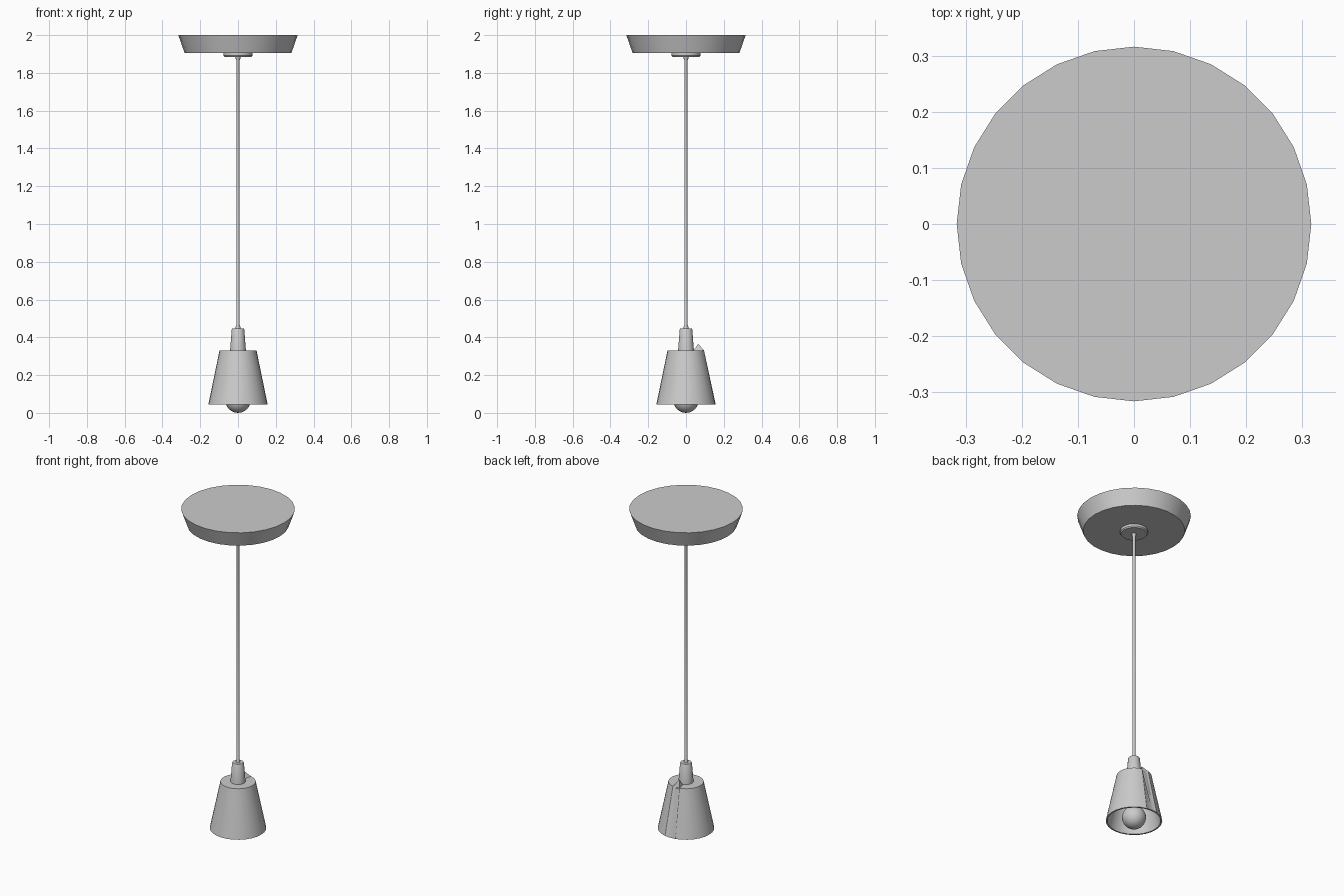
import bpy, bmesh, math

if "Cube" in bpy.data.objects:
    bpy.data.objects.remove(bpy.data.objects["Cube"])


def lathe(name, profile, sides=28, edit=None):
    """Revolve (radius, height) points about z; a zero radius makes a pole."""
    bm = bmesh.new()
    rings = []
    for r, z in profile:
        if r == 0:
            rings.append([bm.verts.new((0, 0, z))])
        else:
            rings.append([bm.verts.new((r * math.cos(2 * math.pi * i / sides),
                                        r * math.sin(2 * math.pi * i / sides), z))
                          for i in range(sides)])
    for a, b in zip(rings, rings[1:]):
        for i in range(sides):
            j = (i + 1) % sides
            quad = [a[i % len(a)], a[j % len(a)], b[j % len(b)], b[i % len(b)]]
            bm.faces.new(list(dict.fromkeys(quad)))
    if edit:
        edit(rings)
    bmesh.ops.recalc_face_normals(bm, faces=bm.faces)
    mesh = bpy.data.meshes.new(name)
    bm.to_mesh(mesh)
    bm.free()
    ob = bpy.data.objects.new(name, mesh)
    bpy.context.collection.objects.link(ob)
    bpy.ops.object.select_all(action='DESELECT')
    ob.select_set(True)
    bpy.context.view_layer.objects.active = ob
    bpy.ops.object.shade_smooth_by_angle(angle=math.radians(35))
    return ob


# Ceiling canopy, its collar and the cord
lathe("ceiling_canopy", [(0, 2), (0.316, 2), (0.283, 1.906), (0, 1.906)])
lathe("canopy_collar", [(0, 1.906), (0.077, 1.906), (0.077, 1.892),
                        (0.072, 1.885), (0, 1.885)])
lathe("cord", [(0, 1.887), (0.013, 1.887), (0.012, 1.875), (0.008, 1.865),
               (0.008, 0.468), (0.012, 0.458), (0.013, 0.44), (0, 0.44)], 12)


# Shade: open cone with a wall, its rear top corner pulled up and inward
def raise_rear_corner(rings):
    corner = rings[1][7]
    corner.co = (0, 0.065, 0.366)


lathe("lamp_shade", [(0.04, 0.33), (0.098, 0.33), (0.157, 0.045),
                     (0.148, 0.045), (0.09, 0.321), (0, 0.321)],
      edit=raise_rear_corner)

# Neck on top of the shade
lathe("shade_neck", [(0, 0.448), (0.03, 0.448), (0.033, 0.443),
                     (0.042, 0.33), (0, 0.33)])

# Bulb with a narrowing stem into the shade
R, CZ = 0.067, 0.067
arc = [(R * math.sin(math.radians(a)), CZ - R * math.cos(math.radians(a)))
       for a in range(15, 136, 15)]
lathe("bulb", [(0, 0)] + arc + [(0.034, 0.16), (0.03, 0.2), (0.03, 0.322)], 24)
